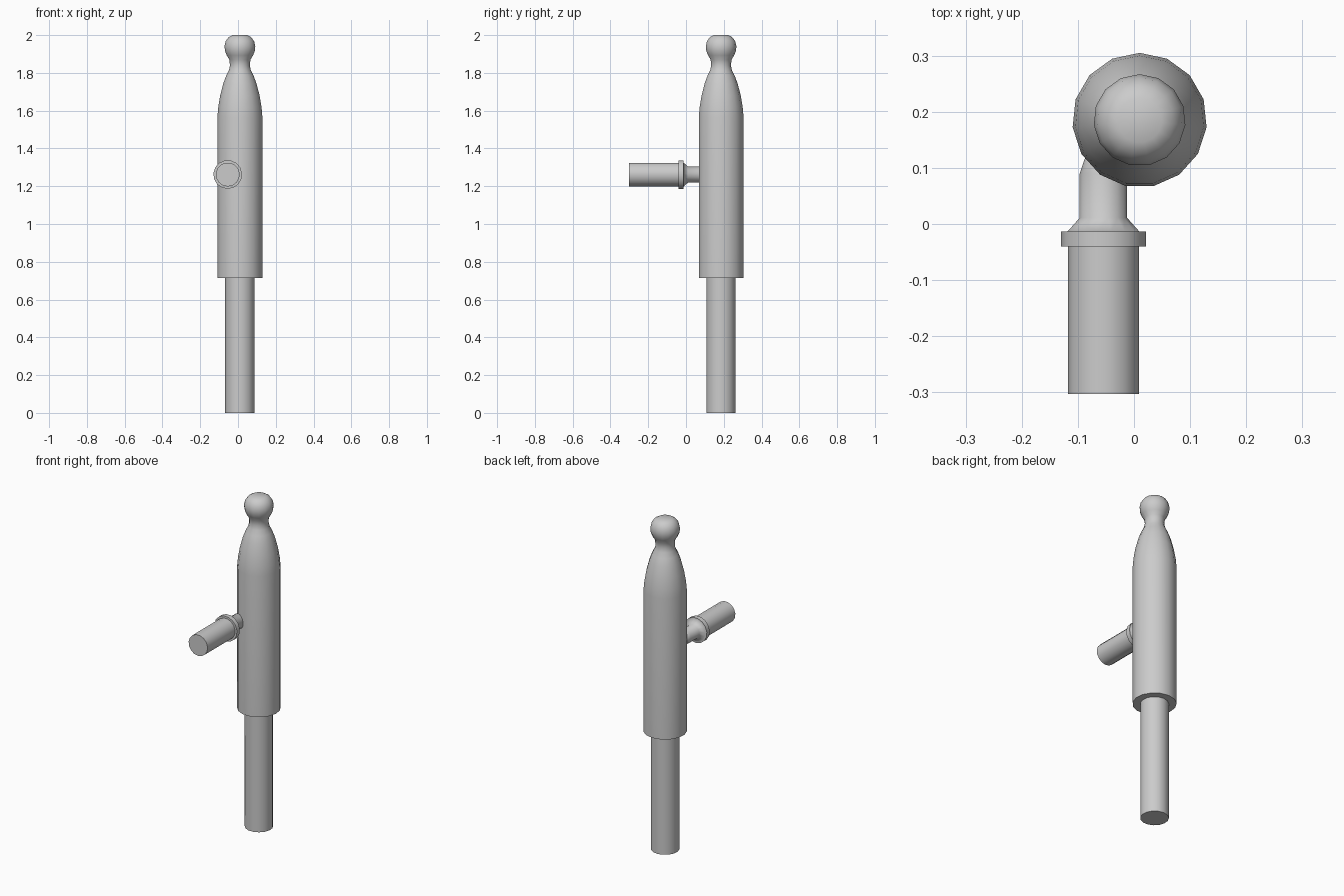
import bpy, bmesh, math
from mathutils import Matrix

if "Cube" in bpy.data.objects:
    bpy.data.objects.remove(bpy.data.objects["Cube"])

SIDES = 15


def lathe(name, profile, matrix):
    """Spin a (radius, height) profile around local z, with both ends capped."""
    bm = bmesh.new()
    rings = []
    for r, h in profile:
        ring = []
        for i in range(SIDES):
            a = math.pi / 2 + 2 * math.pi * i / SIDES
            ring.append(bm.verts.new((r * math.cos(a), r * math.sin(a), h)))
        rings.append(ring)
    for low, high in zip(rings, rings[1:]):
        for i in range(SIDES):
            j = (i + 1) % SIDES
            bm.faces.new((low[i], low[j], high[j], high[i]))
    bm.faces.new(rings[0][::-1])
    bm.faces.new(rings[-1])
    bm.transform(matrix)
    bmesh.ops.recalc_face_normals(bm, faces=bm.faces)
    mesh = bpy.data.meshes.new(name)
    bm.to_mesh(mesh)
    bm.free()
    obj = bpy.data.objects.new(name, mesh)
    bpy.context.collection.objects.link(obj)
    bpy.ops.object.select_all(action='DESELECT')
    obj.select_set(True)
    bpy.context.view_layer.objects.active = obj
    bpy.ops.object.shade_smooth_by_angle(angle=math.radians(50))
    return obj


# Long upright: lower shaft, thick body, tapered shoulder, neck and knob
lathe("main_shaft", [
    (0.078, 0.0), (0.078, 0.715), (0.12, 0.715), (0.12, 1.565),
    (0.115, 1.62), (0.105, 1.68), (0.088, 1.745), (0.073, 1.785),
    (0.058, 1.815), (0.053, 1.84), (0.056, 1.87), (0.07, 1.893),
    (0.079, 1.915), (0.082, 1.94), (0.076, 1.967), (0.061, 1.988), (0.04, 2.0),
], Matrix.Translation((0.01, 0.185, 0)))

# Side handle pointing forward: grip, collar, cone and neck running into the body
lathe("side_handle", [
    (0.0635, -0.303), (0.0635, -0.04), (0.076, -0.04), (0.076, -0.013),
    (0.064, -0.013), (0.0425, 0.011), (0.0425, 0.09), (0.034, 0.115), (0.02, 0.14),
], Matrix.Translation((-0.0545, 0, 1.262)) @ Matrix.Rotation(-math.pi / 2, 4, 'X'))
